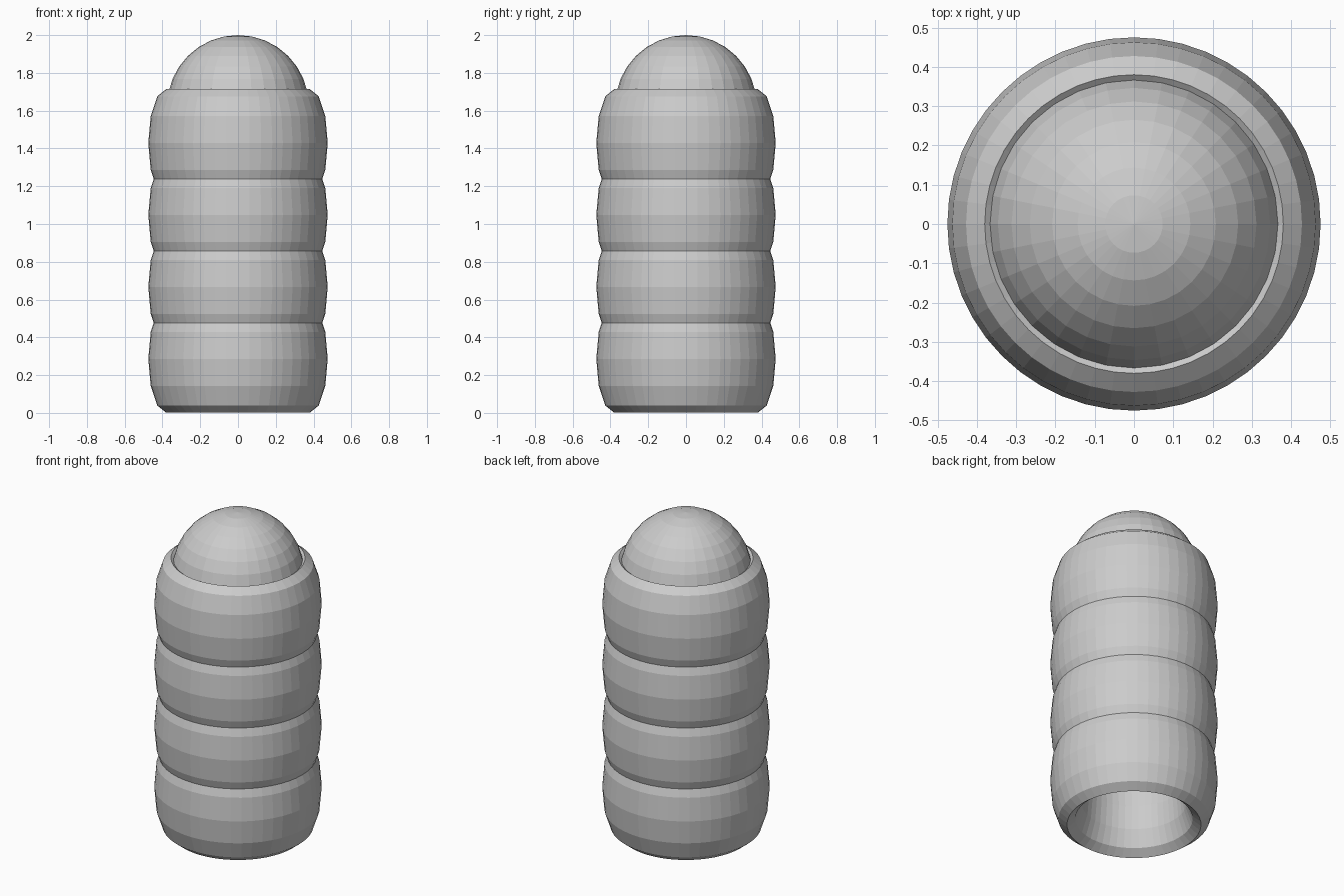
import bpy

if "Cube" in bpy.data.objects:
    bpy.data.objects.remove(bpy.data.objects["Cube"])

# Stacked body rings: tall stretched tori that overlap and leave a hollow core
for i in range(4):
    bpy.ops.mesh.primitive_torus_add(
        location=(0, 0, 0.286 + 0.381 * i),
        major_segments=48, minor_segments=12,
        major_radius=0.38, minor_radius=0.095)
    ring = bpy.context.object
    ring.name = f"body_ring_{i + 1}"
    ring.scale.z = 3.0
    bpy.ops.object.transform_apply(location=False, rotation=False, scale=True)

# Ball seated in the top ring
bpy.ops.mesh.primitive_uv_sphere_add(
    segments=32, ring_count=16, radius=0.375, location=(0, 0, 1.625))
bpy.context.object.name = "top_ball"
